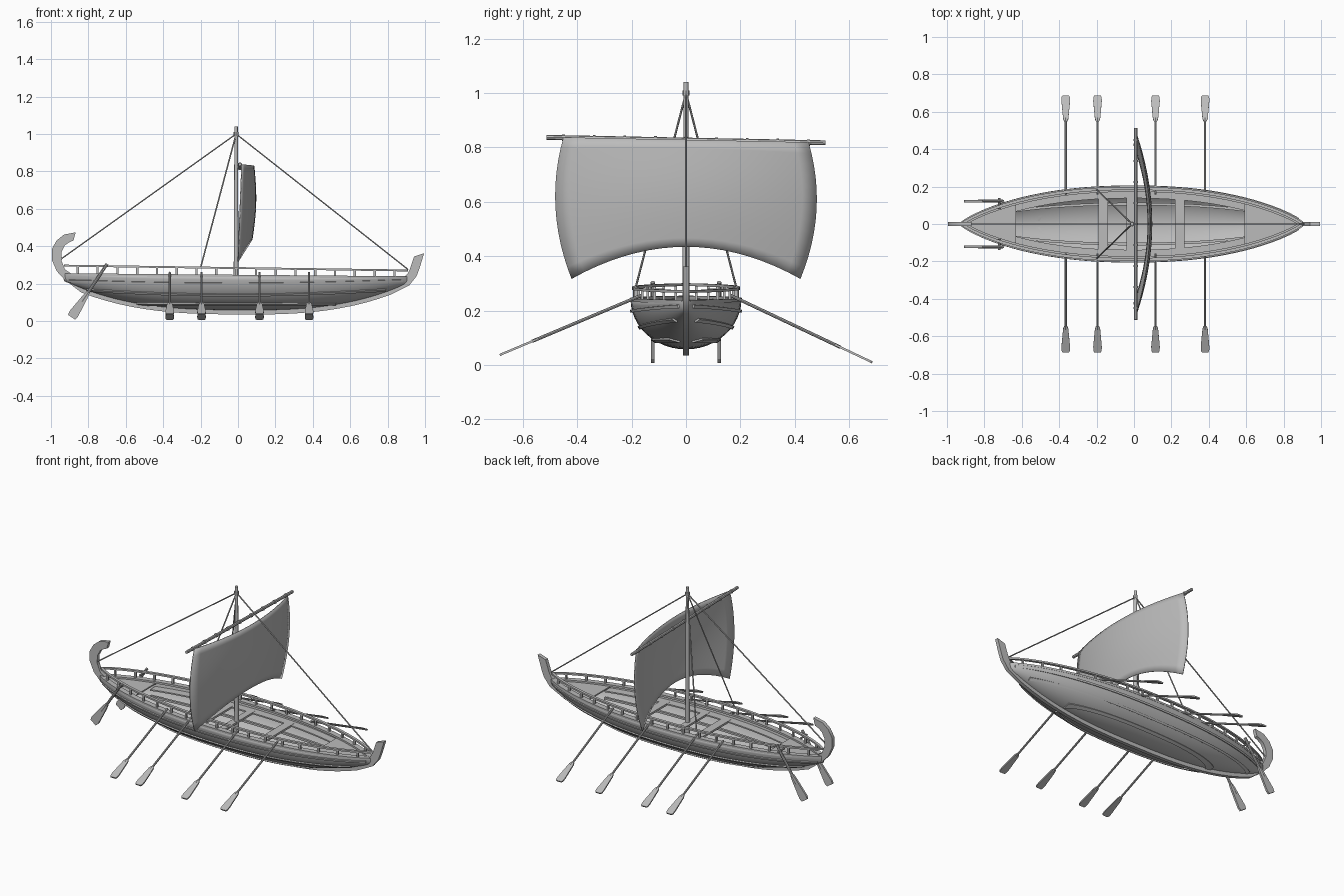
import bpy, bmesh, math
from mathutils import Vector

cube = bpy.data.objects.get("Cube")
if cube:
    bpy.data.objects.remove(cube)

grey = bpy.data.materials.new("weathered grey")
grey.use_nodes = True
COLOUR = (0.5, 0.5, 0.5, 1)
grey.diffuse_color = COLOUR
grey.node_tree.nodes["Principled BSDF"].inputs["Base Color"].default_value = COLOUR


def loft(name, sections, ring=True, smooth=False, thick=0):
    """Skin a list of equal cross-sections; ring sections are closed and capped."""
    bm = bmesh.new()
    rows = [[bm.verts.new(p) for p in s] for s in sections]
    n = len(rows[0])
    for a, b in zip(rows, rows[1:]):
        for i in range(n if ring else n - 1):
            j = (i + 1) % n
            bm.faces.new((a[i], a[j], b[j], b[i]))
    if ring:
        bm.faces.new(rows[0])
        bm.faces.new(rows[-1])
    bmesh.ops.recalc_face_normals(bm, faces=bm.faces)
    mesh = bpy.data.meshes.new(name)
    bm.to_mesh(mesh)
    bm.free()
    mesh.materials.append(grey)
    obj = bpy.data.objects.new(name, mesh)
    bpy.context.collection.objects.link(obj)
    if thick:
        mod = obj.modifiers.new("thickness", "SOLIDIFY")
        mod.thickness = thick
        mod.offset = 0
    if smooth:
        bpy.ops.object.select_all(action="DESELECT")
        obj.select_set(True)
        bpy.context.view_layer.objects.active = obj
        bpy.ops.object.shade_smooth_by_angle(angle=math.radians(35))
    return obj


def rod(name, a, b, r1, r2=None, sides=8):
    a, b = Vector(a), Vector(b)
    q = (b - a).to_track_quat("Z", "Y")

    def circle(c, r):
        return [c + q @ Vector((r * math.cos(k * math.tau / sides),
                                r * math.sin(k * math.tau / sides), 0)) for k in range(sides)]
    return loft(name, [circle(a, r1), circle(b, r2 or r1)], smooth=True)


def rect(x, y0, y1, z0, z1):
    return [(x, y0, z0), (x, y1, z0), (x, y1, z1), (x, y0, z1)]


def box(name, x0, x1, y0, y1, z0, z1):
    return loft(name, [rect(x0, y0, y1, z0, z1), rect(x1, y0, y1, z0, z1)])


def steps(a, b, n):
    return [a + (b - a) * i / n for i in range(n + 1)]


# Hull lines, with t running from -1 (stern) to 1 (bow)
def hx(t): return -0.01 + 0.92 * t
def station(x): return (x + 0.01) / 0.92
def width(t): return 0.2 * max(1 - abs(t) ** 2.2, 0) ** 0.8
def sheer(t): return 0.243 - 0.008 * t
def bottom(t): return 0.062 + 0.15 * abs(t) ** 2.8 - 0.006 * t
def rail_z(t): return 0.283 - 0.013 * t


def skin(t, a, out=0):
    return (hx(t), (width(t) + out) * math.cos(a),
            sheer(t) - (sheer(t) - bottom(t) + out) * math.sin(a))


TS = [math.sin(v) for v in steps(-1.54, 1.54, 48)]
loft("hull", [[skin(t, a) for a in steps(0, math.pi, 24)] for t in TS],
     ring=False, smooth=True, thick=0.008)

# Keel running up into the curled stern post and the straight stem post
stern = [(-.868, .474, -.88, .43), (-.93, .462, -.9, .422), (-.97, .43, -.925, .405),
         (-.995, .385, -.943, .37), (-.995, .325, -.945, .325), (-.968, .265, -.925, .275),
         (-.92, .215, -.88, .245)]
stem = [(.915, .19, .88, .225), (.955, .24, .905, .25),
        (.97, .28, .92, .28), (.995, .362, .942, .345)]
keel = [(hx(t), bottom(t) - 0.027, hx(t), bottom(t) + 0.012) for t in steps(-0.9, 0.9, 24)]
loft("keel_and_posts", [[(ox, -.011, oz), (ox, .011, oz), (ix, .011, iz), (ix, -.011, iz)]
                        for ox, oz, ix, iz in stern + keel + stem], smooth=True)

# Decks at both ends
for name, x0, x1 in (("stern_deck", -0.915, -0.63), ("bow_deck", 0.59, 0.895)):
    loft(name, [rect(x, -width(station(x)) * .96, width(station(x)) * .96,
                     sheer(station(x)) - .014, sheer(station(x)) - .006)
                for x in steps(x0, x1, 14)])

# Thwarts across the open hold
for i, (x0, x1) in enumerate(((-.19, -.14), (-.04, 0), (.22, .27))):
    w = width(station(x0)) - 0.03
    box(f"thwart_{i + 1}", x0, x1, -w, w, .205, .217)

for side, s in (("left", 1), ("right", -1)):
    # Gunwale, handrail and its posts
    loft(f"gunwale_{side}", [rect(hx(t), s * max(width(t) - .028, 0), s * (width(t) + .005),
                                  sheer(t) - .008, sheer(t) + .004) for t in TS], smooth=True)
    loft(f"rail_{side}", [rect(hx(t), s * max(width(t) - .018, 0), s * (width(t) - .001),
                               rail_z(t) - .005, rail_z(t) + .005) for t in TS], smooth=True)
    for i, t in enumerate(steps(-0.92, 0.92, 16)):
        y = s * (width(t) - 0.01)
        box(f"rail_post_{side}_{i + 1}", hx(t) - .006, hx(t) + .006,
            y - .005, y + .005, sheer(t), rail_z(t))

    # Side ledge and lower stringer inside the hold
    inner = [station(x) for x in steps(-0.64, 0.6, 20)]
    loft(f"side_ledge_{side}", [rect(hx(t), s * (width(t) - .062), s * (width(t) - .012),
                                     .208, .216) for t in inner])
    loft(f"stringer_{side}", [rect(hx(t), s * (width(t) * .5), s * (width(t) * .5 + .014),
                                   .165, .177) for t in inner])

    # Raised strakes along the planking
    for label, z0, rise, end in (("upper", .2, .02, .97), ("middle", .142, .038, .87),
                                 ("lower", .095, .008, .58)):
        rows = []
        for t in steps(-end, end, 36):
            depth = sheer(t) - bottom(t)

            def angle(z):
                return math.asin(min(max((sheer(t) - z) / depth, 0), 1))
            z = z0 + rise * t * t
            hi, lo = angle(z + .005), angle(z - .005)
            rows.append([(x, s * y, h) for x, y, h in (
                skin(t, hi, -.002), skin(t, hi, .011), skin(t, lo, .011), skin(t, lo, -.002))])
        loft(f"{label}_strake_{side}", rows, smooth=True)

    # Rowing oars: round shaft with a flared flat blade
    for i, x in enumerate((-.365, -.195, .115, .38)):
        a = Vector((x, s * .16, .258))
        b = Vector((x, s * .685, .01 if s > 0 else .037))
        d = (b - a).normalized()
        up = d.cross(Vector((1, 0, 0)))
        rod(f"oar_shaft_{side}_{i + 1}", a, b - d * .13, .006)
        loft(f"oar_blade_{side}_{i + 1}",
             [[b - d * k + Vector((u * w, 0, 0)) + up * v * .004
               for u, v in ((-1, -1), (1, -1), (1, 1), (-1, 1))]
              for k, w in ((.15, .008), (.135, .014), (.03, .023), (.008, .022), (0, .017))])

    # Steering oars hung from the quarters
    a, b = Vector((-.7, s * .122, .305)), Vector((-.89, s * .122, .02))
    d = (b - a).normalized()
    n = Vector((d.z, 0, -d.x))
    rod(f"steering_shaft_{side}", a, b - d * .1, .008)
    loft(f"steering_blade_{side}",
         [[b - d * k + n * u * w + Vector((0, v * .006, 0))
           for u, v in ((-1, -1), (1, -1), (1, 1), (-1, 1))]
          for k, w in ((.16, .009), (.13, .015), (.02, .027), (0, .022))])
    rod(f"steering_mount_{side}", (-.72, s * .08, .275), (-.72, s * .14, .275), .006)

    # Shrouds
    rod(f"shroud_{side}", (-.01, 0, 1.0), (-.2, s * .185, .285), .004, sides=6)

# Mast, yard and stays
rod("mast", (-.01, 0, .07), (-.01, 0, 1.04), .014, .009, sides=12)
rod("mast_step", (-.01, 0, .07), (-.01, 0, .12), .03)
rod("mast_collar", (-.01, 0, .99), (-.01, 0, 1.01), .013)
rod("yard", (.01, -.512, .837), (.01, .512, .817), .009)
rod("stern_stay", (-.01, 0, 1.0), (-.955, 0, .325), .004, sides=6)
rod("bow_stay", (-.01, 0, 1.0), (.91, 0, .275), .004, sides=6)
for i, y in enumerate(steps(-.45, .45, 8)):
    z = .827 - .02 * y
    rod(f"yard_tie_{i + 1}", (.01, y - .005, z), (.01, y + .005, z), .012)


# Bellied sail with an arched foot
def sail_point(u, v):
    y = u * (.45 + .146 * v - .176 * v * v)
    top, foot = .828 - .02 * y, .435 - .118 * u * u
    belly = .065 + .01 * v + .015 * math.sin(math.pi * v)
    return (.02 - .02 * v + belly * (1 - u * u), y, top + (foot - top) * v)


loft("sail", [[sail_point(u, v) for u in steps(-1, 1, 18)] for v in steps(0, 1, 12)],
     ring=False, smooth=True, thick=.005)
